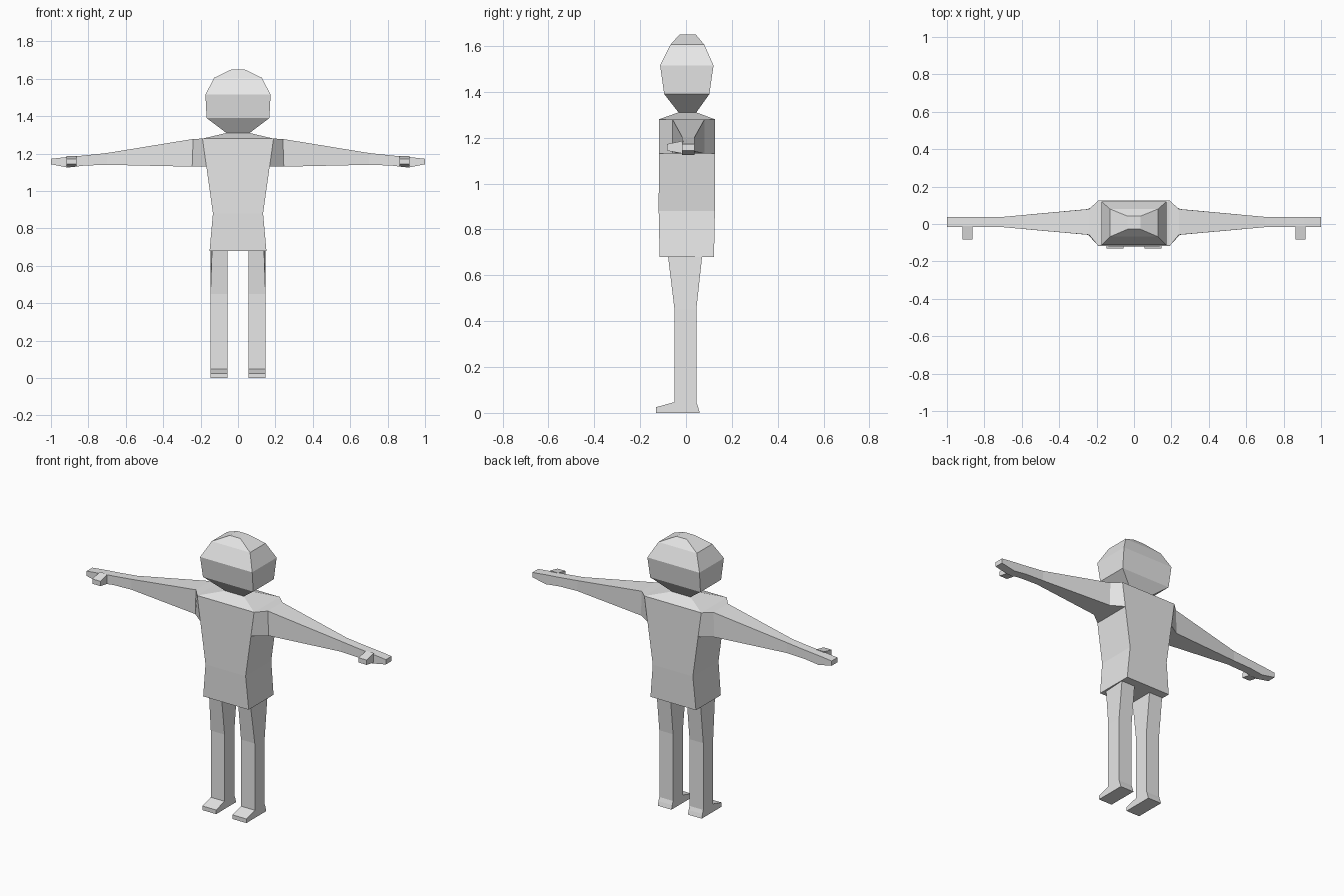
import bpy, bmesh

if "Cube" in bpy.data.objects:
    bpy.data.objects.remove(bpy.data.objects["Cube"])

grey = bpy.data.materials.new("plain_grey")
grey.diffuse_color = (0.8, 0.8, 0.8, 1)
grey.use_nodes = True
grey.node_tree.nodes["Principled BSDF"].inputs["Base Color"].default_value = grey.diffuse_color


def loft(name, rings, cap_start=True, cap_end=True, mirror=False):
    """Join four-cornered rings into one flat-shaded skin."""
    bm = bmesh.new()
    loops = [[bm.verts.new(p) for p in ring] for ring in rings]
    for a, b in zip(loops, loops[1:]):
        for i in range(4):
            j = (i + 1) % 4
            bm.faces.new((a[i], a[j], b[j], b[i]))
    if cap_start:
        bm.faces.new(loops[0][::-1])
    if cap_end:
        bm.faces.new(loops[-1])
    bmesh.ops.recalc_face_normals(bm, faces=bm.faces)
    me = bpy.data.meshes.new(name)
    bm.to_mesh(me)
    bm.free()
    me.materials.append(grey)
    ob = bpy.data.objects.new(name, me)
    bpy.context.collection.objects.link(ob)
    if mirror:
        ob.modifiers.new("mirror", 'MIRROR').use_mirror_merge = False
    return ob


def level(z, hw, y0, y1):
    """Horizontal ring centred on x = 0."""
    return [(-hw, y0, z), (hw, y0, z), (hw, y1, z), (-hw, y1, z)]


def section(x_low, x_high, y0, y1, z0, z1):
    """Upright ring across an arm."""
    return [(x_low, y0, z0), (x_low, y1, z0), (x_high, y1, z1), (x_high, y0, z1)]


# Torso, sloping up over the shoulders to the neck
loft("torso", [level(0.68, 0.152, -0.115, 0.122),
               level(0.88, 0.134, -0.119, 0.126),
               level(1.28, 0.19, -0.118, 0.126),
               level(1.31, 0.062, -0.033, 0.045)], cap_end=False)

# Head, flaring from the neck and faceted at the crown
loft("head", [level(1.31, 0.062, -0.033, 0.045),
              level(1.39, 0.168, -0.095, 0.102),
              level(1.515, 0.174, -0.113, 0.12),
              level(1.605, 0.128, -0.068, 0.08),
              level(1.65, 0.035, -0.028, 0.042)], cap_start=False)

# Arms with flat tapering hands
loft("arm", [section(0.169, 0.19, -0.118, 0.126, 1.13, 1.28),
             section(0.245, 0.24, -0.058, 0.08, 1.13, 1.278),
             section(0.70, 0.70, -0.017, 0.038, 1.14, 1.203),
             section(0.82, 0.82, -0.017, 0.038, 1.136, 1.19),
             section(0.91, 0.91, -0.017, 0.038, 1.125, 1.182),
             section(1.0, 1.0, -0.017, 0.038, 1.143, 1.172)],
     cap_start=False, mirror=True)

# Thumbs pointing forward
loft("thumb", [[(0.863, y, z0), (0.916, y, z0), (0.916, y, z1), (0.863, y, z1)]
               for y, z0, z1 in ((-0.01, 1.13, 1.187), (-0.082, 1.143, 1.172))],
     mirror=True)

# Legs and feet as one skin
legs = []
for z_front, z_back, y0, y1, outer in (
        (0.0, 0.0, -0.13, 0.06, 0.147),
        (0.025, 0.025, -0.13, 0.053, 0.147),
        (0.047, 0.047, -0.05, 0.045, 0.147),
        (0.45, 0.45, -0.05, 0.045, 0.147),
        (0.68, 0.68, -0.078, 0.07, 0.139)):
    legs.append([(0.055, y0, z_front), (outer, y0, z_front),
                 (0.147, y1, z_back), (0.055, y1, z_back)])
loft("leg", legs, cap_end=False, mirror=True)
